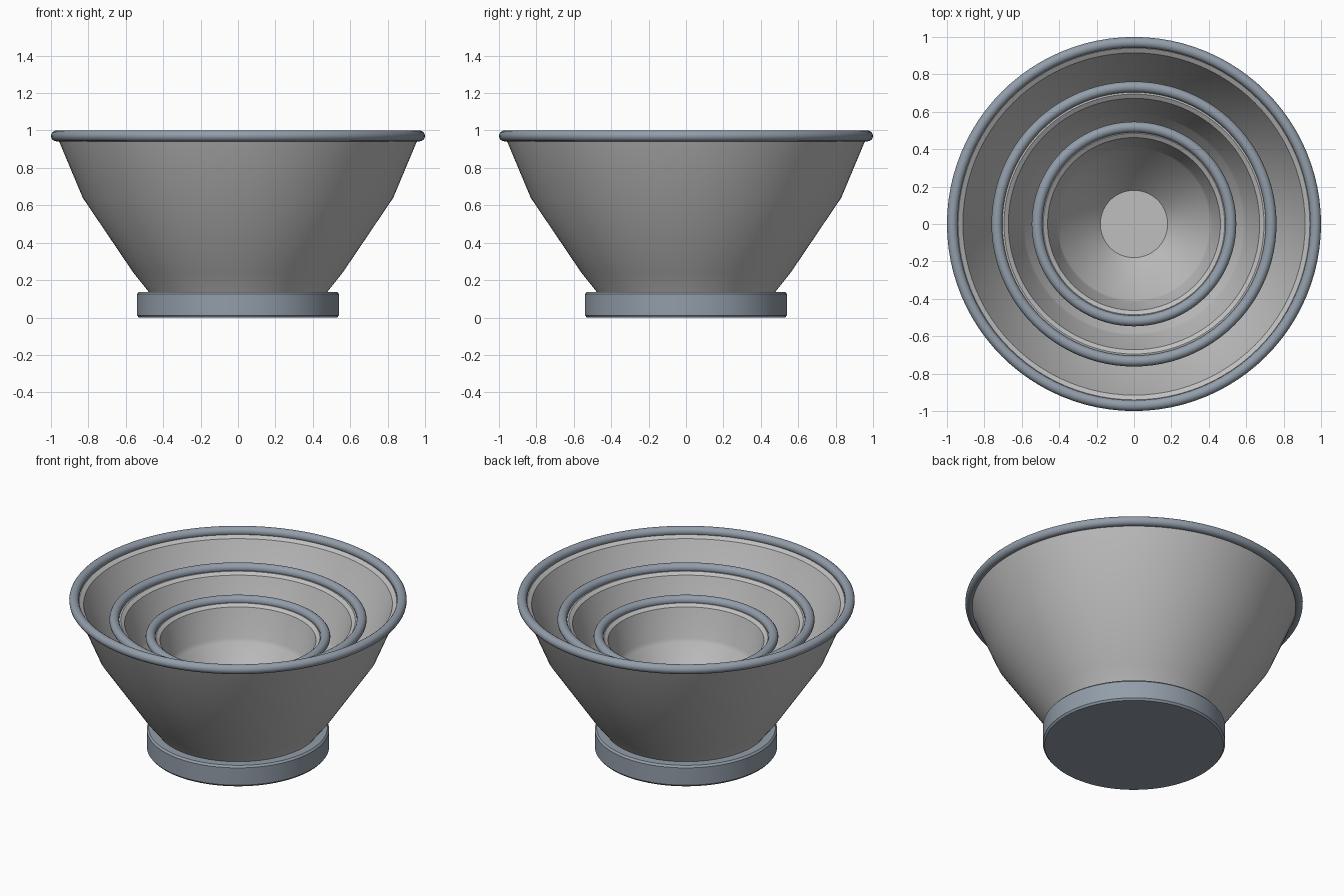
import bpy, bmesh, math

if "Cube" in bpy.data.objects:
    bpy.data.objects.remove(bpy.data.objects["Cube"])


def material(name, rgb):
    m = bpy.data.materials.new(name)
    m.use_nodes = True
    color = (*rgb, 1)
    m.diffuse_color = color
    m.node_tree.nodes["Principled BSDF"].inputs["Base Color"].default_value = color
    return m


METAL = material("light grey metal", (0.52, 0.52, 0.52))
RUBBER = material("blue grey rubber", (0.29, 0.34, 0.40))


def lathe(name, profile, mat, closed=False, sides=96, angle=35):
    """Spin an (radius, height) profile around z."""
    bm = bmesh.new()
    verts = [bm.verts.new((r, 0, z)) for r, z in profile]
    pairs = list(zip(verts, verts[1:]))
    if closed:
        pairs.append((verts[-1], verts[0]))
    edges = [bm.edges.new(p) for p in pairs]
    bmesh.ops.spin(bm, geom=verts + edges, cent=(0, 0, 0), axis=(0, 0, 1),
                   angle=math.tau, steps=sides, use_duplicate=False)
    bmesh.ops.remove_doubles(bm, verts=bm.verts, dist=0.0005)
    bmesh.ops.recalc_face_normals(bm, faces=bm.faces)
    mesh = bpy.data.meshes.new(name)
    bm.to_mesh(mesh)
    bm.free()
    mesh.materials.append(mat)
    ob = bpy.data.objects.new(name, mesh)
    bpy.context.collection.objects.link(ob)
    bpy.ops.object.select_all(action="DESELECT")
    ob.select_set(True)
    bpy.context.view_layer.objects.active = ob
    bpy.ops.object.shade_smooth_by_angle(angle=math.radians(angle))
    return ob


def rim(name, radius, height, thick=0.029):
    ring = [(radius + thick * math.cos(a), height + thick * math.sin(a))
            for a in (math.tau * i / 16 for i in range(16))]
    lathe(name, ring, RUBBER, closed=True, angle=60)


# Bowl walls: outside from the base up, over the lip, then inside to the floor
lathe("large_bowl", [
    (0, 0.10), (0.46, 0.10), (0.48, 0.14), (0.56, 0.24), (0.83, 0.64), (0.96, 0.95),
    (0.94, 0.96), (0.915, 0.945),
    (0.79, 0.65), (0.52, 0.25), (0.42, 0.15), (0, 0.15)], METAL)
lathe("medium_bowl", [
    (0, 0.18), (0.33, 0.18), (0.38, 0.25), (0.625, 0.57), (0.72, 0.83),
    (0.695, 0.835), (0.672, 0.82),
    (0.595, 0.59), (0.585, 0.57), (0.35, 0.26), (0.30, 0.21), (0, 0.21)], METAL)
lathe("small_bowl", [
    (0, 0.23), (0.20, 0.23), (0.435, 0.50), (0.505, 0.72),
    (0.485, 0.725), (0.462, 0.71),
    (0.415, 0.53), (0.405, 0.505), (0.18, 0.26), (0, 0.26)], METAL, angle=30)

# Rolled rims
rim("large_rim", 0.971, 0.971)
rim("medium_rim", 0.733, 0.843)
rim("small_rim", 0.518, 0.732)

# Base ring with softened edges
lathe("base", [
    (0, 0), (0.53, 0), (0.54, 0.012), (0.54, 0.125), (0.53, 0.137), (0, 0.137)],
    RUBBER)
